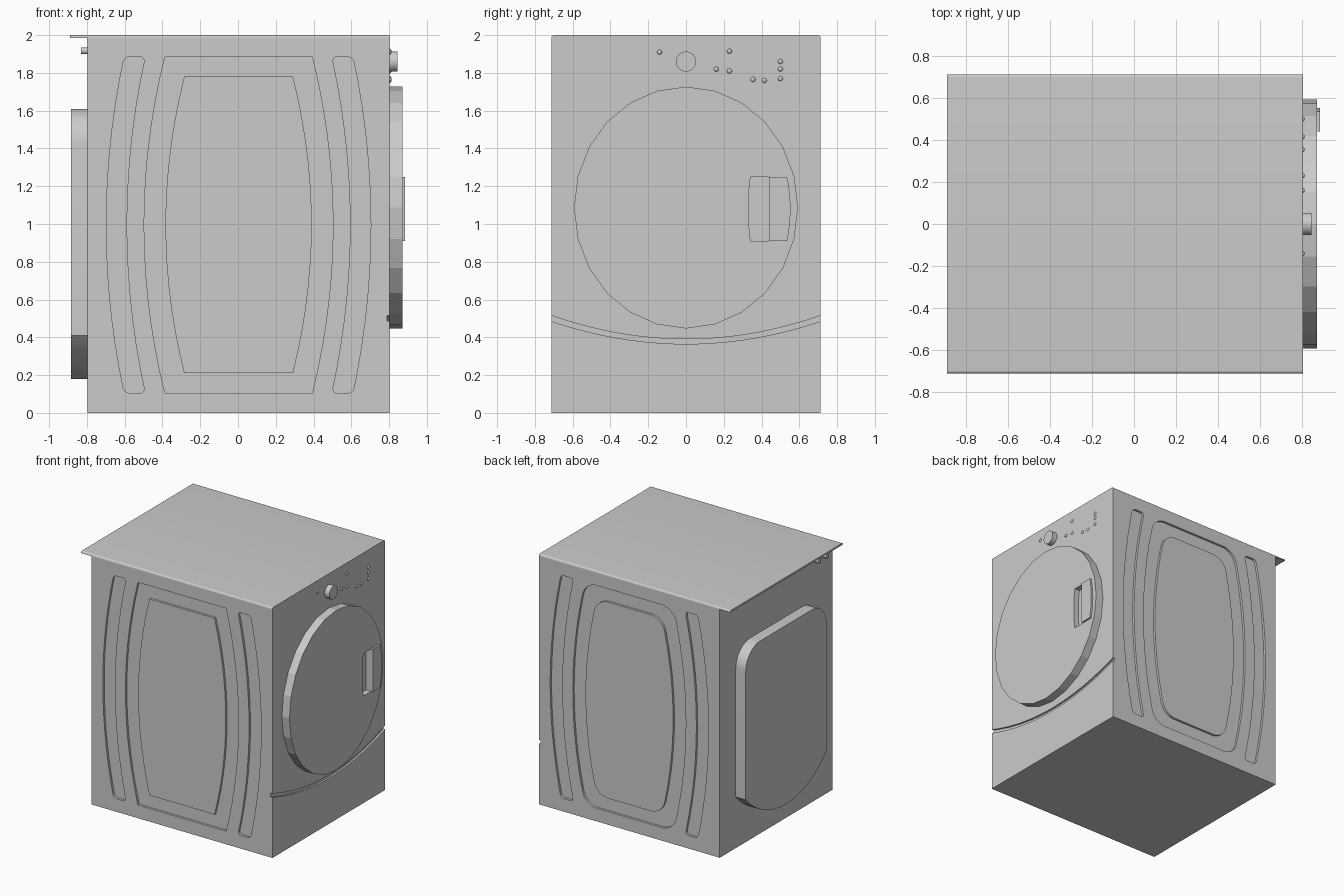
import bpy, bmesh
from math import sin, cos, pi, radians, asin

cube = bpy.data.objects.get("Cube")
if cube:
    bpy.data.objects.remove(cube, do_unlink=True)

grey = bpy.data.materials.new("appliance_grey")
grey.use_nodes = True
grey.diffuse_color = (0.6, 0.6, 0.6, 1)
grey.node_tree.nodes["Principled BSDF"].inputs["Base Color"].default_value = (0.6, 0.6, 0.6, 1)

BACK, FACE, SIDE = -0.797, 0.803, 0.712
MID = (BACK + FACE) / 2
DEPTH = 0.018


def finish(name, bm, smooth=False):
    bmesh.ops.recalc_face_normals(bm, faces=bm.faces[:])
    mesh = bpy.data.meshes.new(name)
    bm.to_mesh(mesh)
    bm.free()
    mesh.materials.append(grey)
    ob = bpy.data.objects.new(name, mesh)
    bpy.context.collection.objects.link(ob)
    if smooth:
        bpy.ops.object.select_all(action='DESELECT')
        ob.select_set(True)
        bpy.context.view_layer.objects.active = ob
        bpy.ops.object.shade_smooth_by_angle(angle=radians(30))
    return ob


def prism(name, outline, axis, a, b, corners=(), radius=0.0, smooth=False):
    """Extrude a (side, height) outline along x or y, rounding chosen corners."""
    bm = bmesh.new()
    rings = []
    for d in (a, b):
        rings.append([bm.verts.new((d, u, z) if axis == 'x' else (u, d, z))
                      for u, z in outline])
    n = len(outline)
    bm.faces.new(rings[0])
    bm.faces.new(rings[1][::-1])
    for i in range(n):
        j = (i + 1) % n
        bm.faces.new((rings[0][i], rings[0][j], rings[1][j], rings[1][i]))
    if radius:
        bmesh.ops.recalc_face_normals(bm, faces=bm.faces[:])
        edges = [bm.edges.get((rings[0][i], rings[1][i])) for i in corners]
        bmesh.ops.bevel(bm, geom=edges, offset=radius, offset_type='OFFSET',
                        segments=8, profile=0.5, affect='EDGES', clamp_overlap=False)
    return finish(name, bm, smooth)


def rect(u0, u1, z0, z1):
    return [(u0, z0), (u1, z0), (u1, z1), (u0, z1)]


def ellipse(u, z, ru, rz, n):
    return [(u + ru * sin(2 * pi * i / n), z + rz * cos(2 * pi * i / n)) for i in range(n)]


def bowed(left, right, z0, z1, n=14):
    """Upright shape whose left and right edges bow from (end) to (middle)."""
    def edge(pair):
        end, mid = pair
        return [(mid + (end - mid) * (2 * i / n - 1) ** 2, z0 + (z1 - z0) * i / n)
                for i in range(n + 1)]
    return edge(right) + edge(left)[::-1], (0, n, n + 1, 2 * n + 1)


def cut(target, cutter):
    mod = target.modifiers.new("cut", 'BOOLEAN')
    mod.operation = 'DIFFERENCE'
    mod.solver = 'EXACT'
    mod.object = cutter
    cutter.hide_render = True
    bpy.ops.object.select_all(action='DESELECT')
    target.select_set(True)
    bpy.context.view_layer.objects.active = target
    bpy.ops.object.modifier_apply(modifier=mod.name)
    bpy.data.objects.remove(cutter, do_unlink=True)


# Cabinet and overhanging lid with rounded long edges
body = prism("cabinet", rect(-SIDE, SIDE, 0, 1.985), 'x', BACK, FACE)
prism("lid", rect(-SIDE, SIDE, 1.985, 2), 'x', -0.89, FACE,
      corners=(2, 3), radius=0.0145, smooth=True)

# Pressed side panels: recessed ring, raised island and two recessed strips
for side, tag in ((-1, "right"), (1, "left")):
    inner, outer = side * (SIDE - DEPTH), side * (SIDE + 0.1)
    radius = 0.1 if side > 0 else 0
    shape, ends = bowed((MID - 0.39, MID - 0.5), (MID + 0.39, MID + 0.5), 0.105, 1.885)
    cut(body, prism("cutter", shape, 'y', inner, outer, ends, radius))
    shape, ends = bowed((MID - 0.288, MID - 0.387), (MID + 0.288, MID + 0.387), 0.21, 1.78)
    prism(tag + "_panel_island", shape, 'y', inner - side * 0.01, side * SIDE, ends, radius)
    for s in (-1, 1):
        shape, ends = bowed((MID + s * 0.495, MID + s * 0.593),
                            (MID + s * 0.605, MID + s * 0.7), 0.105, 1.885)
        cut(body, prism("cutter", shape, 'y', inner, outer, ends, 0.028))

# Curved groove across the face below the door
ys = [-0.75 + 1.5 * i / 24 for i in range(25)]
groove = [(y, 0.365 + 0.12 * (y / SIDE) ** 2) for y in ys]
groove += [(y, 0.39 + 0.125 * (y / SIDE) ** 2) for y in reversed(ys)]
cut(body, prism("cutter", groove, 'x', FACE - 0.015, FACE + 0.1))

# Faceted oval door with a finger recess and raised grip
door = prism("door", ellipse(0, 1.087, 0.593, 0.64, 24), 'x', FACE - 0.002, 0.87)
shape, _ = bowed((0.342, 0.33), (0.44, 0.44), 0.91, 1.25)
cut(door, prism("cutter", shape, 'x', 0.825, 0.95))
shape, _ = bowed((0.44, 0.44), (0.535, 0.553), 0.91, 1.25)
prism("door_grip", shape, 'x', 0.822, 0.885)

# Control knob and small domed buttons
prism("control_knob", ellipse(0, 1.86, 0.053, 0.053, 32), 'x', FACE - 0.002, 0.845, smooth=True)
buttons = [(-0.14, 1.91), (0.16, 1.82), (0.23, 1.915), (0.23, 1.81), (0.355, 1.765),
           (0.415, 1.76), (0.5, 1.86), (0.5, 1.82), (0.5, 1.77)]
for i, (y, z) in enumerate(buttons):
    bm = bmesh.new()
    bmesh.ops.create_uvsphere(bm, u_segments=12, v_segments=8, radius=0.013)
    bmesh.ops.scale(bm, vec=(0.7, 1, 1), verts=bm.verts[:])
    bmesh.ops.translate(bm, vec=(FACE, y, z), verts=bm.verts[:])
    finish(f"button_{i + 1}", bm, smooth=True)

# Rear cover: rounded top corners and an arched lower edge
half, sag = 0.51, 0.23
arc_r = (half ** 2 + sag ** 2) / (2 * sag)
span = asin(half / arc_r)
cover = [(-half, 1.61), (half, 1.61)]
for i in range(17):
    t = span * (1 - i / 8)
    cover.append((arc_r * sin(t), 0.18 + arc_r * (1 - cos(t))))
prism("rear_cover", cover, 'x', -0.885, BACK + 0.002, corners=(0, 1), radius=0.18, smooth=True)

# Two inlet pegs under the overhang
for i, y in enumerate((-0.5, -0.6)):
    prism(f"rear_inlet_{i + 1}", ellipse(y, 1.917, 0.018, 0.018, 16), 'x',
          -0.832, BACK + 0.002, smooth=True)
